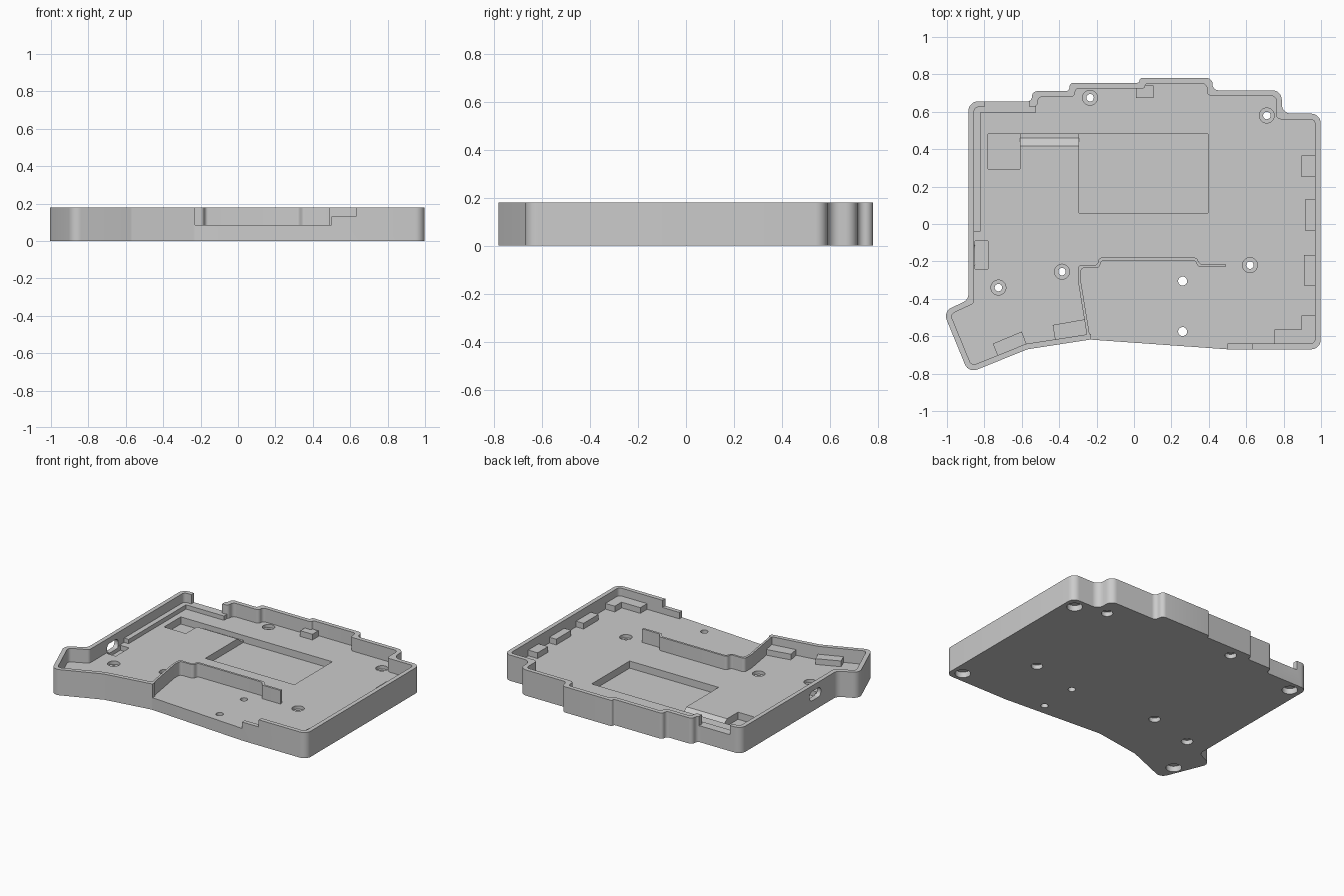
import bpy, bmesh, math
from mathutils import Vector, Matrix

cube = bpy.data.objects.get("Cube")
if cube:
    bpy.data.objects.remove(cube, do_unlink=True)

HEIGHT, FLOOR, SHELF, WALL = 0.18, 0.085, 0.125, 0.03
parts = []

grey = bpy.data.materials.new("case grey")
grey.use_nodes = True
colour = (0.6, 0.6, 0.6, 1)
grey.diffuse_color = colour
grey.node_tree.nodes["Principled BSDF"].inputs["Base Color"].default_value = colour


def offset(pts, d, closed=True):
    """Move a path sideways to the right by d with mitred corners."""
    pts = [Vector(p) for p in pts]
    n, out = len(pts), []
    for i, p in enumerate(pts):
        a = pts[i - 1] if closed or i > 0 else None
        b = pts[(i + 1) % n] if closed or i < n - 1 else None
        dirs = [(p - a).normalized()] if a is not None else []
        if b is not None:
            dirs.append((b - p).normalized())
        n1, n2 = [Vector((v.y, -v.x)) for v in (dirs[0], dirs[-1])]
        out.append(p + d * (n1 + n2) / (1 + n1.dot(n2)))
    return out


def rounded(pts, radius, closed=True, steps=7):
    """Replace path corners by arcs."""
    pts = [Vector(p) for p in pts]
    n, out = len(pts), []
    for i, p in enumerate(pts):
        if not closed and i in (0, n - 1):
            out.append(p)
            continue
        a, b = pts[i - 1] - p, pts[(i + 1) % n] - p
        half = a.angle(b) / 2
        if half > 1.5:
            out.append(p)
            continue
        t = min(radius / math.tan(half), 0.48 * a.length, 0.48 * b.length)
        r = t * math.tan(half)
        a.normalize()
        b.normalize()
        centre = p + (a + b).normalized() * (r / math.sin(half))
        s, e = p + a * t - centre, p + b * t - centre
        sweep = math.pi - 2 * half
        for k in range(steps + 1):
            f = k / steps
            out.append(centre + (s * math.sin((1 - f) * sweep) + e * math.sin(f * sweep))
                       / math.sin(sweep))
    return out


def prism(name, pts, z0, z1, along_x=False):
    """Extrude a closed outline; along_x reads the outline as (y, z)."""
    bm = bmesh.new()
    face = bm.faces.new([bm.verts.new((p[0], p[1], z0)) for p in pts])
    ext = bmesh.ops.extrude_face_region(bm, geom=[face])
    verts = [v for v in ext["geom"] if isinstance(v, bmesh.types.BMVert)]
    bmesh.ops.translate(bm, verts=verts, vec=(0, 0, z1 - z0))
    if along_x:
        turn = Matrix(((0, 0, 1), (1, 0, 0), (0, 1, 0)))
        bmesh.ops.transform(bm, matrix=turn.to_4x4(), verts=bm.verts)
    bmesh.ops.recalc_face_normals(bm, faces=bm.faces)
    mesh = bpy.data.meshes.new(name)
    bm.to_mesh(mesh)
    bm.free()
    mesh.materials.append(grey)
    obj = bpy.data.objects.new(name, mesh)
    bpy.context.collection.objects.link(obj)
    return obj


def rect(x0, x1, y0, y1):
    return [(x0, y0), (x1, y0), (x1, y1), (x0, y1)]


def disc(x, y, r, n=32):
    return [(x + r * math.cos(math.tau * k / n), y + r * math.sin(math.tau * k / n))
            for k in range(n)]


def cut(target, pts, z0, z1, along_x=False):
    """Subtract a prism and bake the result."""
    cutter = prism("cutter", pts, z0, z1, along_x)
    cutter.hide_render = True
    mod = target.modifiers.new("cut", "BOOLEAN")
    mod.operation, mod.solver, mod.object = "DIFFERENCE", "EXACT", cutter
    bpy.context.view_layer.update()
    deps = bpy.context.evaluated_depsgraph_get()
    baked = bpy.data.meshes.new_from_object(target.evaluated_get(deps))
    target.modifiers.clear()
    target.data = baked
    bpy.data.objects.remove(cutter, do_unlink=True)


# Tray: solid outline hollowed down to the floor
outline = [(-0.885, 0.655), (-0.545, 0.655), (-0.545, 0.71), (-0.345, 0.71),
           (-0.345, 0.755), (0.03, 0.755), (0.03, 0.78), (0.42, 0.78),
           (0.42, 0.715), (0.79, 0.715), (0.79, 0.59), (0.998, 0.59),
           (0.998, -0.67), (0.5, -0.67), (-0.235, -0.618), (-0.57, -0.67),
           (-0.885, -0.797), (-1.02, -0.468), (-0.885, -0.405)]
tray = prism("tray", rounded(outline, 0.05), 0, HEIGHT)
parts.append(tray)
cut(tray, rounded(offset(outline, WALL), 0.025), FLOOR, 0.3)

# Open front edge with a half-height step, and the rear port notch
cut(tray, [(-0.23, -0.56), (0.5, -0.56), (0.5, -0.8), (-0.23, -0.8)], FLOOR, 0.3)
cut(tray, rect(0.48, 0.63, -0.72, -0.6), 0.13, 0.3)
cut(tray, rect(-0.8, -0.56, 0.6, 0.7), 0.115, 0.3)

# Floor pockets, and a sloped cable channel between them
cut(tray, rect(-0.295, 0.395, 0.06, 0.48), 0.035, 0.3)
cut(tray, rect(-0.78, -0.61, 0.295, 0.48), 0.035, 0.3)
cut(tray, [(0.41, 0.09), (0.46, 0.05), (0.48, 0.05), (0.48, 0.09)], -0.62, -0.28, True)

# Side jack: seat in the floor and slot through the wall
cut(tray, rect(-0.85, -0.78, -0.24, -0.09), 0.05, 0.3)
cut(tray, rounded(rect(-0.23, -0.105, 0.075, 0.14), 0.03), -0.95, -0.83, True)

# Screw holes, recessed above and below
for x, y in [(-0.235, 0.675), (0.71, 0.58), (0.62, -0.22), (-0.385, -0.255), (-0.725, -0.34)]:
    cut(tray, disc(x, y, 0.02), -0.1, 0.3)
    cut(tray, disc(x, y, 0.04), 0.062, 0.16)
    cut(tray, disc(x, y, 0.037), -0.1, 0.03)
for y in (-0.305, -0.575):
    cut(tray, disc(0.26, y, 0.024), -0.1, 0.3)

# Round foot recesses underneath
for x, y in [(0.92, 0.51), (0.92, -0.595), (-0.805, 0.58), (-0.875, -0.65)]:
    cut(tray, disc(x, y, 0.05), -0.1, 0.04)

# Thin dividing wall around the thumb area
path = [(-0.235, -0.605), (-0.285, -0.3), (-0.285, -0.235), (-0.185, -0.235),
        (-0.175, -0.195), (0.325, -0.195), (0.345, -0.23), (0.49, -0.23)]
band = rounded(path, 0.02, False) + rounded(offset(path, -0.015, False), 0.02, False)[::-1]
parts.append(prism("divider_wall", band, FLOOR - 0.01, HEIGHT))

# Ledge along the left side and the rear corner
ledge = [(-0.87, -0.04), (-0.82, -0.04), (-0.82, 0.595), (-0.525, 0.595),
         (-0.525, 0.63), (-0.87, 0.63)]
parts.append(prism("side_ledge", ledge, FLOOR - 0.01, 0.115))

# Board supports against the walls
supports = {
    "rear_support": rect(0.01, 0.105, 0.675, 0.74),
    "side_support_back": rect(0.895, 0.98, 0.25, 0.365),
    "side_support_middle": rect(0.915, 0.98, -0.035, 0.13),
    "side_support_front": rect(0.91, 0.98, -0.33, -0.165),
    "corner_support": [(0.75, -0.655), (0.98, -0.655), (0.98, -0.49),
                       (0.895, -0.49), (0.895, -0.565), (0.75, -0.565)],
    "thumb_support_outer": [(-0.755, -0.64), (-0.6, -0.575), (-0.57, -0.655), (-0.725, -0.715)],
    "thumb_support_inner": [(-0.435, -0.54), (-0.265, -0.51), (-0.25, -0.6), (-0.42, -0.63)],
}
for name, pts in supports.items():
    parts.append(prism(name, pts, FLOOR - 0.01, SHELF))

# Smooth the rounded walls, keep edges sharp
bpy.ops.object.select_all(action="DESELECT")
for obj in parts:
    obj.select_set(True)
bpy.context.view_layer.objects.active = tray
bpy.ops.object.shade_smooth_by_angle(angle=math.radians(30))
